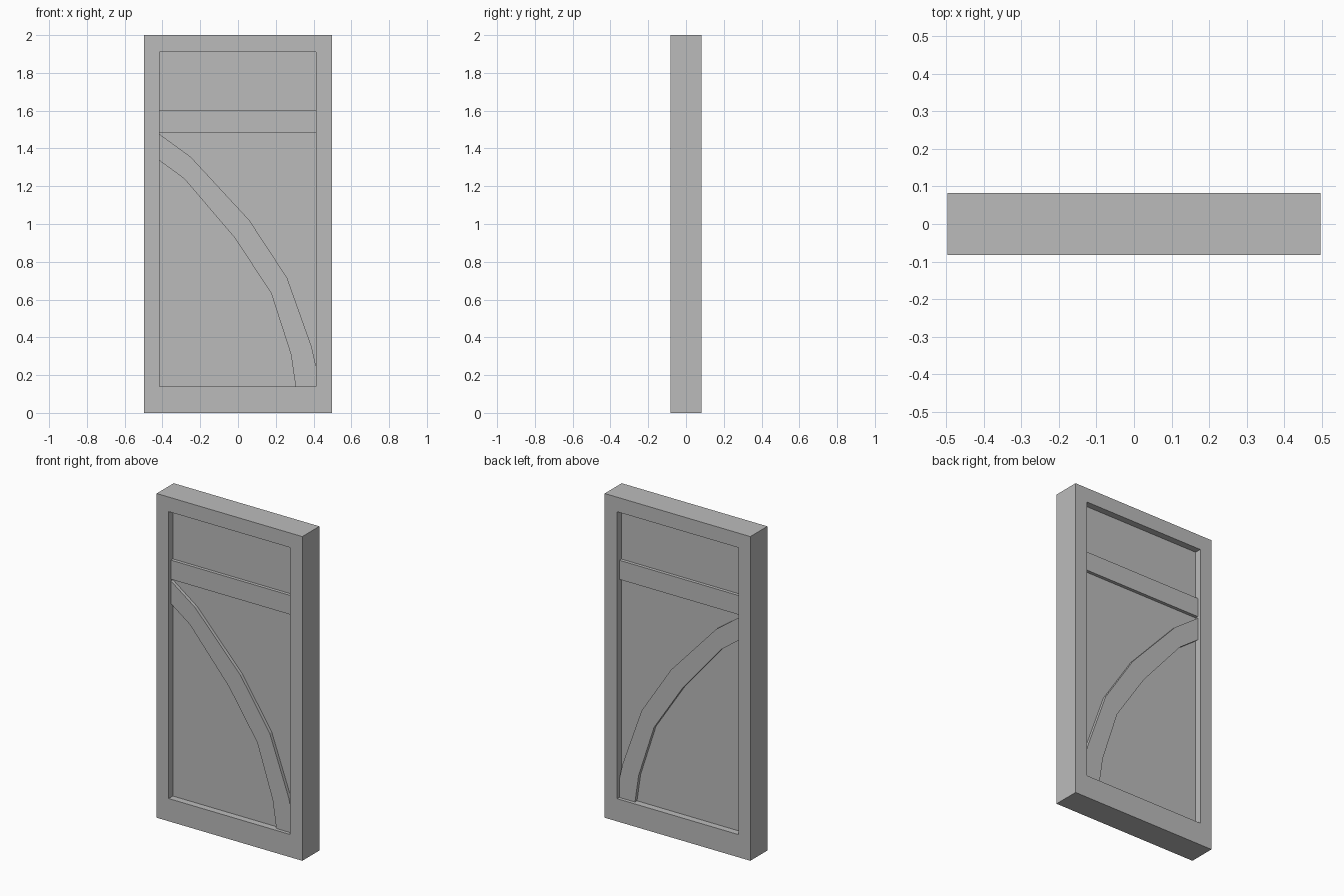
import bpy
import bmesh

cube = bpy.data.objects.get("Cube")
if cube:
    bpy.data.objects.remove(cube, do_unlink=True)

GREY = (0.5, 0.5, 0.5, 1)
grey = bpy.data.materials.new("plain_grey")
grey.use_nodes = True
grey.diffuse_color = GREY
grey.node_tree.nodes["Principled BSDF"].inputs["Base Color"].default_value = GREY


def prism(name, outline, half_depth):
    """Extrude an x-z outline evenly about y = 0."""
    bm = bmesh.new()
    face = bm.faces.new([bm.verts.new((x, -half_depth, z)) for x, z in outline])
    result = bmesh.ops.extrude_face_region(bm, geom=[face])
    moved = [v for v in result["geom"] if isinstance(v, bmesh.types.BMVert)]
    bmesh.ops.translate(bm, verts=moved, vec=(0, 2 * half_depth, 0))
    bmesh.ops.recalc_face_normals(bm, faces=bm.faces)
    mesh = bpy.data.meshes.new(name)
    bm.to_mesh(mesh)
    bm.free()
    mesh.materials.append(grey)
    obj = bpy.data.objects.new(name, mesh)
    bpy.context.collection.objects.link(obj)
    return obj


def board(name, x0, x1, z0, z1, half_depth):
    return prism(name, [(x0, z0), (x1, z0), (x1, z1), (x0, z1)], half_depth)


LEFT, RIGHT = -0.415, 0.412      # inner edges of the posts
BOTTOM, TOP = 0.14, 1.91         # inner edges of the rails
FRAME, BRACE, PANEL = 0.083, 0.062, 0.042

# Outer frame
board("right_post", -0.497, LEFT, 0, 2, FRAME)
board("left_post", RIGHT, 0.497, 0, 2, FRAME)
board("bottom_rail", LEFT, RIGHT, 0, BOTTOM, FRAME)
board("top_rail", LEFT, RIGHT, TOP, 2, FRAME)

# Recessed infill and cross rail
board("infill_panel", LEFT, RIGHT, BOTTOM, TOP, PANEL)
board("middle_rail", LEFT, RIGHT, 1.485, 1.603, BRACE)

# Curved brace, upper edge then lower edge
upper = [(LEFT, 1.475), (-0.25, 1.355), (0.06, 1.02), (0.26, 0.715),
         (0.39, 0.35), (RIGHT, 0.25)]
lower = [(LEFT, 1.335), (-0.285, 1.24), (-0.02, 0.93), (0.175, 0.635),
         (0.28, 0.31), (0.305, BOTTOM)]
prism("curved_brace", upper + [(RIGHT, BOTTOM)] + lower[::-1], BRACE)
